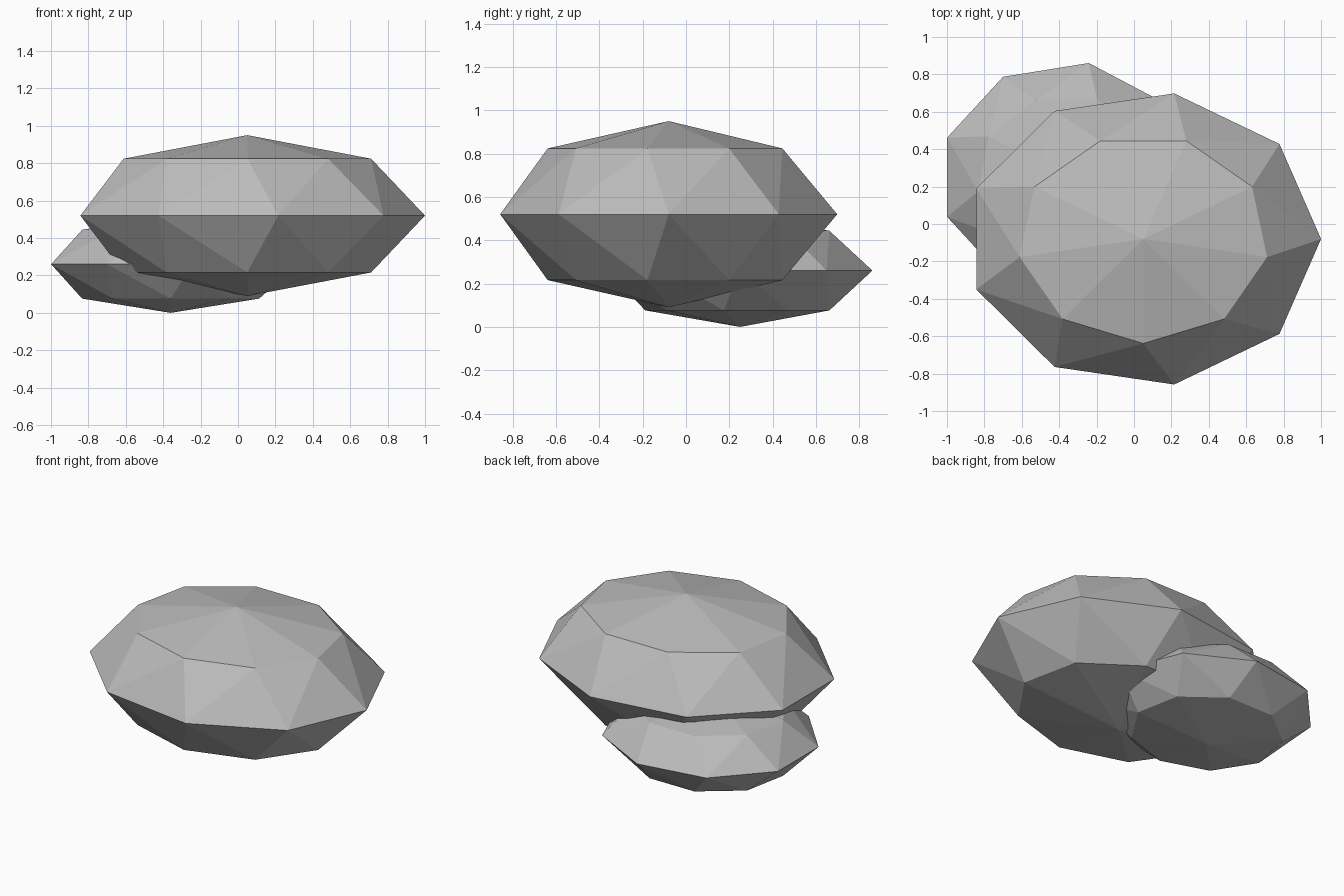
import bpy
import bmesh
from math import cos, sin, radians

cube = bpy.data.objects.get("Cube")
if cube:
    bpy.data.objects.remove(cube, do_unlink=True)

SIDES = 9
STEP = 360 / SIDES

# Single stone colour
stone = bpy.data.materials.new("stone_grey")
stone.use_nodes = True
GREY = (0.5, 0.5, 0.5, 1)
stone.diffuse_color = GREY
stone.node_tree.nodes["Principled BSDF"].inputs["Base Color"].default_value = GREY


def boulder(name, centre, radii):
    """Faceted ellipsoid: two poles, an equator and two twisted rings."""
    bm = bmesh.new()

    def ring(latitude, twist):
        lat = radians(latitude)
        verts = []
        for i in range(SIDES):
            a = radians(i * STEP + twist)
            verts.append(bm.verts.new((radii[0] * cos(lat) * cos(a),
                                       radii[1] * cos(lat) * sin(a),
                                       radii[2] * sin(lat))))
        return verts

    equator = ring(0, 0)
    for sign in (1, -1):
        shoulder = ring(45 * sign, -10)
        pole = bm.verts.new((0, 0, radii[2] * sign))
        for i in range(SIDES):
            j = (i + 1) % SIDES
            bm.faces.new((equator[i], equator[j], shoulder[j]))
            bm.faces.new((equator[i], shoulder[j], shoulder[i]))
            bm.faces.new((shoulder[i], shoulder[j], pole))
    bmesh.ops.recalc_face_normals(bm, faces=bm.faces[:])

    mesh = bpy.data.meshes.new(name)
    bm.to_mesh(mesh)
    bm.free()
    mesh.materials.append(stone)
    obj = bpy.data.objects.new(name, mesh)
    obj.location = centre
    bpy.context.collection.objects.link(obj)
    return obj


# Large stone resting on the small one behind it
boulder("large_rock", (0.05, -0.08, 0.52), (0.95, 0.79, 0.43))
boulder("small_rock", (-0.36, 0.25, 0.26), (0.68, 0.62, 0.26))
